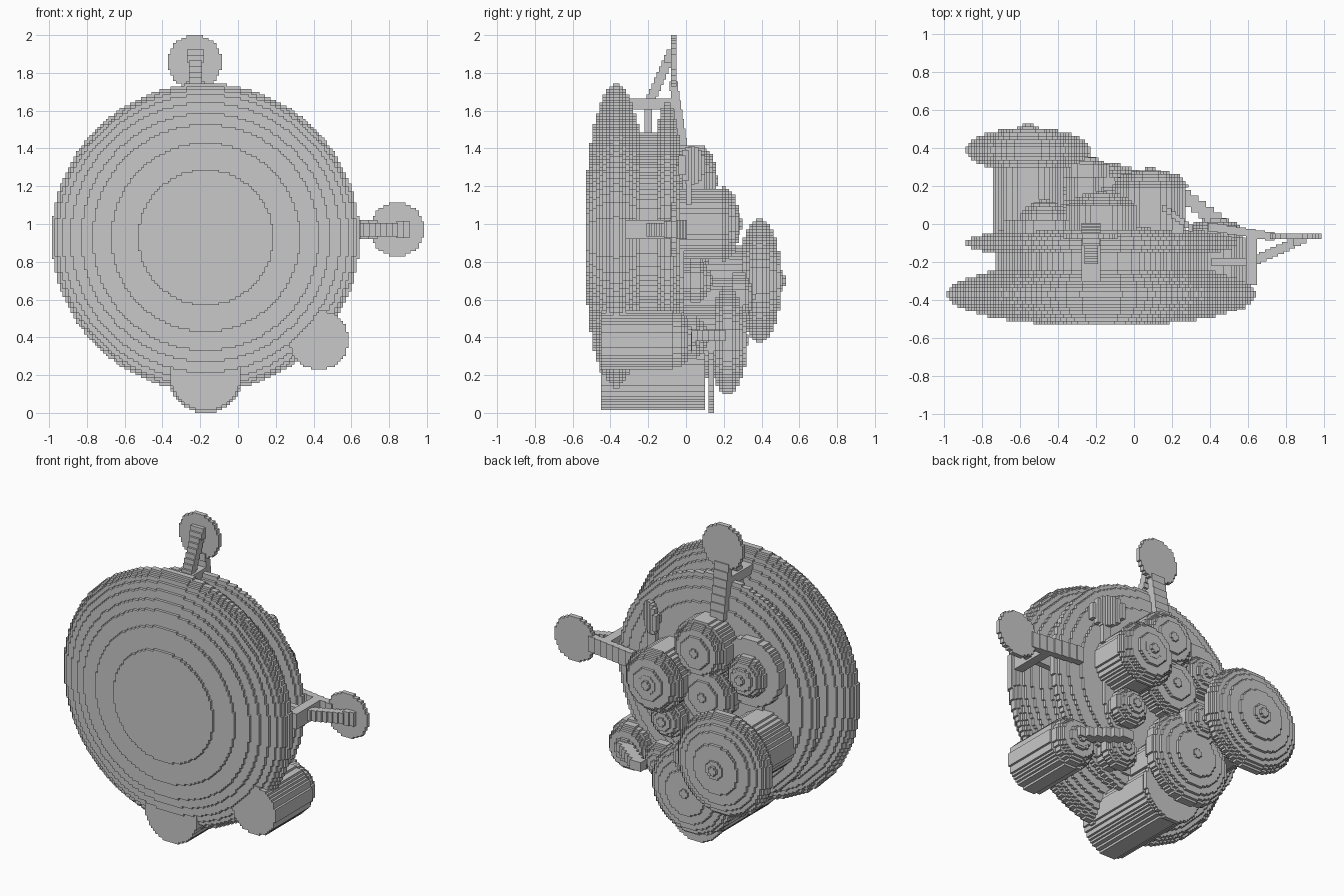
import bpy, bmesh, math

cube = bpy.data.objects.get("Cube")
if cube:
    bpy.data.objects.remove(cube, do_unlink=True)

V = 1 / 70                      # edge of one block
LAYER = 1 / 56                  # thickness of one layer in a domed part
HUB_X, HUB_Z = -0.17, 0.925     # centre of the main dish

grey = bpy.data.materials.new("light grey")
grey.use_nodes = True
COLOUR = (0.58, 0.58, 0.58, 1)
grey.diffuse_color = COLOUR
grey.node_tree.nodes["Principled BSDF"].inputs["Base Color"].default_value = COLOUR


def finish(bm, name):
    bmesh.ops.recalc_face_normals(bm, faces=bm.faces)
    mesh = bpy.data.meshes.new(name)
    bm.to_mesh(mesh)
    bm.free()
    mesh.materials.append(grey)
    bpy.context.collection.objects.link(bpy.data.objects.new(name, mesh))


def blocky_disc(bm, x, z, r, y0, y1):
    """Disc facing y with a stair-stepped rim."""
    x, z = round(x / V) * V, round(z / V) * V
    n = max(1, round(r / V))
    widths = [max(1, round(math.sqrt(max(0, n * n - (k + 0.5) ** 2)))) for k in range(n)]
    quarter = []
    for k in range(1, n):
        if widths[k] != widths[k - 1]:
            quarter += [(widths[k - 1], k), (widths[k], k)]
    quarter.append((widths[-1], n))
    right = [(a, -b) for a, b in reversed(quarter)] + quarter
    outline = right + [(-a, b) for a, b in reversed(right)]
    rings = [[bm.verts.new((x + a * V, y, z + b * V)) for a, b in outline] for y in (y0, y1)]
    bm.faces.new(rings[0])
    bm.faces.new(rings[1])
    for i in range(len(outline)):
        j = (i + 1) % len(outline)
        bm.faces.new((rings[0][i], rings[0][j], rings[1][j], rings[1][i]))


def blocky_lens(bm, x, z, r, y, half):
    """Flattened ball made of stacked discs, with blunt ends."""
    n = max(2, round(2 * half / LAYER))
    step = 2 * half / n
    for i in range(n):
        t = ((2 * i + 1) / n - 1) * 0.95
        blocky_disc(bm, x, z, r * math.sqrt(1 - t * t),
                    y - half + i * step, y - half + (i + 1) * step)


def box(bm, lo, hi):
    geo = bmesh.ops.create_cube(bm, size=1)
    for v in geo["verts"]:
        v.co = [a + (b - a) * (c + 0.5) for a, b, c in zip(lo, hi, v.co)]


def lens(name, *args):
    bm = bmesh.new()
    blocky_lens(bm, *args)
    finish(bm, name)


def drum(name, *args):
    bm = bmesh.new()
    blocky_disc(bm, *args)
    finish(bm, name)


# Main dish, thinner rear dish and the core between them
lens("main_dish", HUB_X, HUB_Z, 0.815, -0.37, 0.16)
lens("rear_dish", HUB_X, HUB_Z, 0.72, -0.1, 0.085)
drum("core", HUB_X, HUB_Z, 0.56, -0.33, -0.08)
drum("rear_core", -0.15, 0.78, 0.36, -0.1, -0.01)


def pod(name, x, z, drum_r, start, r, y, half, tip):
    """Drum carrying a domed cap and a small end knob."""
    bm = bmesh.new()
    blocky_disc(bm, x, z, drum_r, start, y)
    blocky_lens(bm, x, z, r, y, half)
    blocky_disc(bm, x, z, 0.06, y, tip - LAYER)
    blocky_disc(bm, x, z, 0.03, y, tip)
    finish(bm, name)


# Pods on the back
pod("large_pod", -0.555, 0.70, 0.19, -0.15, 0.325, 0.39, 0.11, 0.53)
pod("upper_pod", -0.17, 1.235, 0.18, -0.1, 0.17, 0.10, 0.06, 0.17)
pod("upper_left_pod", 0.09, 1.00, 0.19, -0.1, 0.195, 0.20, 0.08, 0.30)
pod("middle_pod", -0.22, 0.95, 0.17, -0.1, 0.18, 0.08, 0.06, 0.15)
pod("lower_left_pod", 0.43, 0.39, 0.155, -0.45, 0.15, -0.07, 0.10, 0.05)
pod("lower_pod", -0.22, 0.39, 0.20, -0.1, 0.285, 0.22, 0.10, 0.33)
pod("inner_right_pod", -0.25, 0.62, 0.10, -0.1, 0.13, 0.28, 0.07, 0.37)
pod("inner_left_pod", 0.15, 0.40, 0.08, -0.1, 0.11, 0.03, 0.08, 0.12)
pod("inner_pod", 0.08, 0.70, 0.10, -0.1, 0.11, 0.05, 0.08, 0.14)

# Upper right pod sits on a wider drum
drum("upper_right_drum", -0.47, 1.13, 0.215, -0.1, 0.02)
pod("upper_right_pod", -0.47, 1.115, 0.12, -0.1, 0.13, 0.02, 0.09, 0.13)

# Long bottom drum with its end plate
drum("bottom_drum", HUB_X, 0.2, 0.183, -0.45, 0.1)
drum("bottom_plate", HUB_X, 0.2, 0.2, 0.12, 0.147)

# Stepped pipe from the lower left pod inwards
bm = bmesh.new()
for i in range(6):
    x, y = 0.42 - i * 0.04, 0.0 + i * 0.03
    box(bm, (x - 0.04, y, 0.38), (x + 0.04, y + 0.06, 0.44))
finish(bm, "stepped_pipe")

# Small slanted paddle behind the upper left rim
bm = bmesh.new()
for i in range(7):
    u = (i - 3) / 3.5
    h = 0.1 * math.sqrt(1 - u * u)
    x, y = 0.23 + u * 0.08, 0.03 - u * 0.06
    box(bm, (x - 0.013, y - 0.018, 1.31 - h), (x + 0.013, y + 0.018, 1.31 + h))
box(bm, (0.2, -0.1, 1.26), (0.26, 0.03, 1.31))
box(bm, (0.2, 0, 1.1), (0.26, 0.03, 1.31))
finish(bm, "small_paddle")


def antenna(name, sideways, shift, lateral):
    """Round plate on a braced arm, reaching up or to the left."""
    bm = bmesh.new()

    def bar(r0, r1, y0, y1, half):
        r0, r1 = r0 + shift, r1 + shift
        a, b = lateral - half, lateral + half
        if sideways:
            box(bm, (HUB_X + r0, y0, HUB_Z + a), (HUB_X + r1, y1, HUB_Z + b))
        else:
            box(bm, (HUB_X + a, y0, HUB_Z + r0), (HUB_X + b, y1, HUB_Z + r1))

    bar(0.68, 0.74, -0.32, -0.05, 0.05)     # root bar
    bar(0.5, 0.7, -0.22, -0.18, 0.035)      # post
    for i in range(7):                      # stepped rear strut
        r, y = 0.48 + i * 0.05, -0.04 - i * 0.008
        bar(r, r + 0.05, y, y + 0.045, 0.05)
    for i in range(9):                      # stepped brace
        r, y = 0.72 + i * 0.03, -0.21 + i * 0.0133
        bar(r, r + 0.04, y, y + 0.05, 0.035 if i < 7 else 0.045)
    x, z = (0.932 + shift, lateral) if sideways else (lateral, 0.932 + shift)
    blocky_disc(bm, HUB_X + x, HUB_Z + z, 0.143, -0.08, -0.05)
    finish(bm, name)


antenna("top_antenna", False, 0, -0.055)
antenna("left_antenna", True, 0.078, 0.045)
